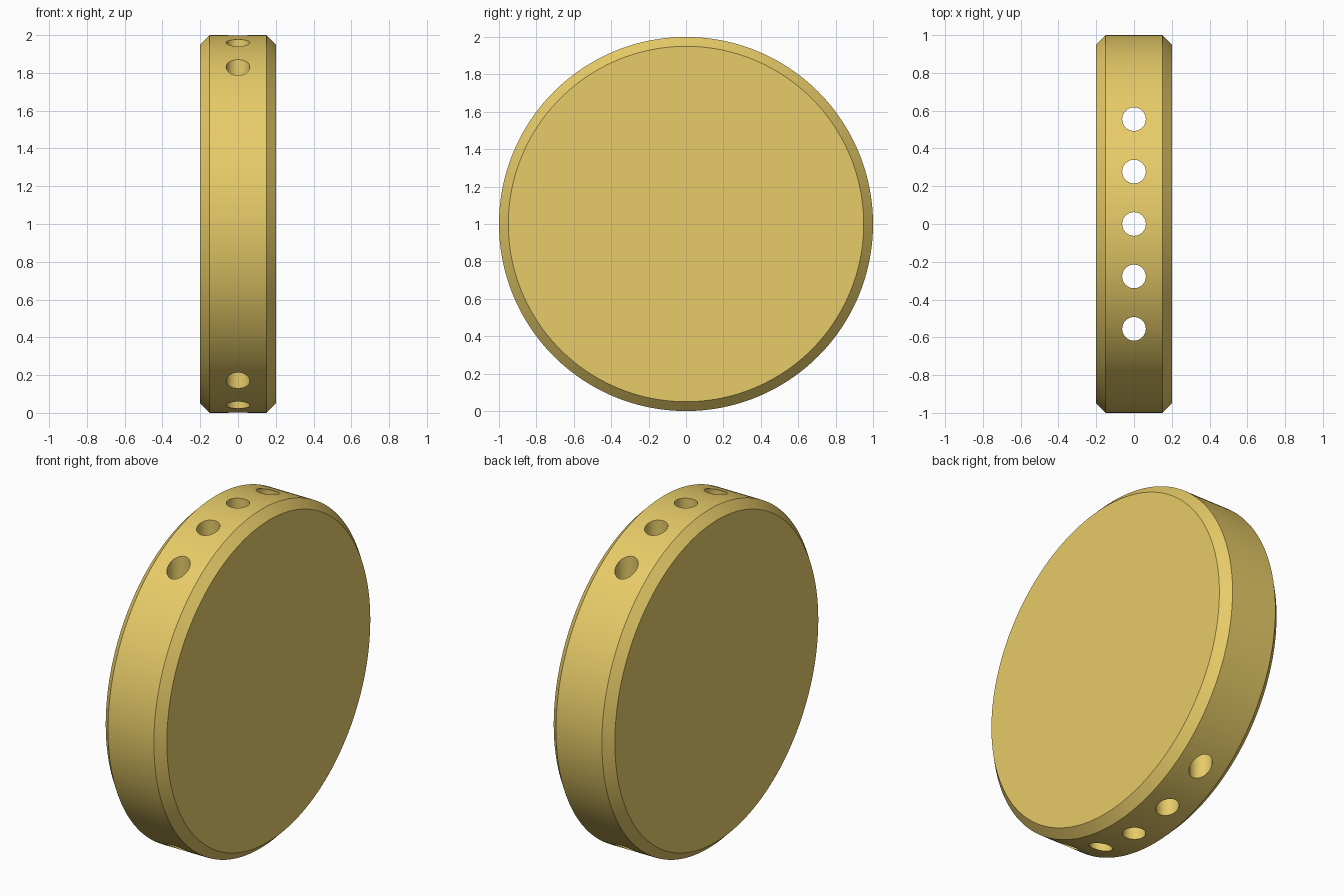
import bpy, bmesh, math
from mathutils import Matrix, Vector

if "Cube" in bpy.data.objects:
    bpy.data.objects.remove(bpy.data.objects["Cube"])

RADIUS, HALF_W, CHAMFER = 1.0, 0.2, 0.05
HOLE_R, HOLE_STEP = 0.0625, 0.2775


def make_object(name, bm):
    bmesh.ops.recalc_face_normals(bm, faces=bm.faces)
    mesh = bpy.data.meshes.new(name)
    bm.to_mesh(mesh)
    bm.free()
    obj = bpy.data.objects.new(name, mesh)
    bpy.context.collection.objects.link(obj)
    return obj


# Chamfered disc: rings stacked along x, bridged and capped
bm = bmesh.new()
segments = 192
profile = [(-HALF_W, RADIUS - CHAMFER), (-HALF_W + CHAMFER, RADIUS),
           (HALF_W - CHAMFER, RADIUS), (HALF_W, RADIUS - CHAMFER)]
angles = [2 * math.pi * i / segments for i in range(segments)]
rings = [[bm.verts.new((x, r * math.cos(a), 1 + r * math.sin(a))) for a in angles]
         for x, r in profile]
for low, high in zip(rings, rings[1:]):
    for i in range(segments):
        j = (i + 1) % segments
        bm.faces.new((low[i], low[j], high[j], high[i]))
bm.faces.new(rings[0])
bm.faces.new(rings[-1])
disc = make_object("drilled_disc", bm)

# Row of five vertical drill holes through the rim
bm = bmesh.new()
for k in range(-2, 3):
    bmesh.ops.create_cone(bm, cap_ends=True, segments=48, radius1=HOLE_R,
                          radius2=HOLE_R, depth=2.4,
                          matrix=Matrix.Translation(Vector((0, k * HOLE_STEP, 1))))
cutter = make_object("hole_cutter", bm)
cutter.hide_render = True

cut = disc.modifiers.new("holes", 'BOOLEAN')
cut.operation = 'DIFFERENCE'
cut.solver = 'EXACT'
cut.object = cutter
bpy.context.view_layer.objects.active = disc
disc.select_set(True)
cutter.select_set(False)
bpy.ops.object.modifier_apply(modifier=cut.name)
bpy.data.objects.remove(cutter)

# Golden finish and smooth rim with crisp edges
gold = bpy.data.materials.new("golden")
gold.diffuse_color = (0.8, 0.6, 0.14, 1)
gold.use_nodes = True
gold.node_tree.nodes["Principled BSDF"].inputs["Base Color"].default_value = gold.diffuse_color
disc.data.materials.clear()
disc.data.materials.append(gold)
bpy.ops.object.shade_smooth_by_angle(angle=math.radians(30))
